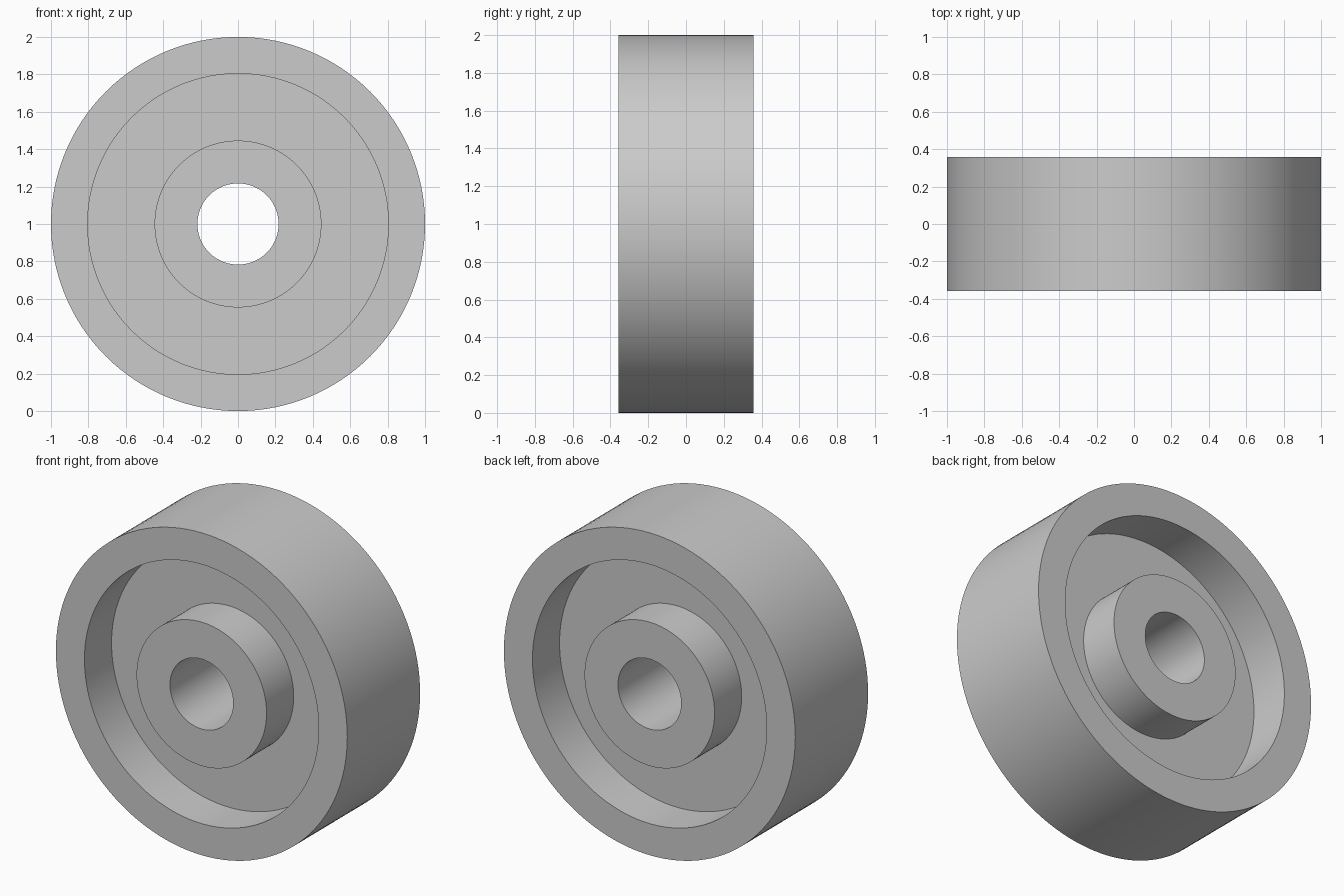
import bpy
import bmesh
from math import radians, tau
from mathutils import Vector

cube = bpy.data.objects.get("Cube")
if cube:
    bpy.data.objects.remove(cube, do_unlink=True)

RIM, RIM_INNER, HUB, BORE = 1.0, 0.804, 0.446, 0.217   # radii
HALF_WIDTH, HALF_WEB = 0.357, 0.091
SEGMENTS = 128

# Plain grey metal
grey = bpy.data.materials.new("grey_metal")
grey.use_nodes = True
colour = (0.6, 0.6, 0.6, 1)
grey.diffuse_color = colour
grey.node_tree.nodes["Principled BSDF"].inputs["Base Color"].default_value = colour

# Half section (radius, y) from the bore out to the tread, mirrored to the back
front = [(BORE, -HALF_WIDTH), (HUB, -HALF_WIDTH), (HUB, -HALF_WEB),
         (RIM_INNER, -HALF_WEB), (RIM_INNER, -HALF_WIDTH), (RIM, -HALF_WIDTH)]
section = front + [(r, -y) for r, y in reversed(front)]

# Revolve the closed section around the axle
bm = bmesh.new()
verts = [bm.verts.new((r, y, 0)) for r, y in section]
edges = [bm.edges.new((v, verts[(i + 1) % len(verts)])) for i, v in enumerate(verts)]
bmesh.ops.spin(bm, geom=verts + edges, cent=Vector(), axis=Vector((0, 1, 0)),
               angle=tau, steps=SEGMENTS, use_merge=False)
bmesh.ops.remove_doubles(bm, verts=bm.verts[:], dist=0.0005)
bmesh.ops.recalc_face_normals(bm, faces=bm.faces[:])
mesh = bpy.data.meshes.new("wheel")
bm.to_mesh(mesh)
bm.free()
mesh.materials.append(grey)

wheel = bpy.data.objects.new("wheel", mesh)
wheel.location.z = RIM
bpy.context.collection.objects.link(wheel)

# Smooth round walls, sharp rims
bpy.ops.object.select_all(action='DESELECT')
wheel.select_set(True)
bpy.context.view_layer.objects.active = wheel
bpy.ops.object.shade_smooth_by_angle(angle=radians(30))
